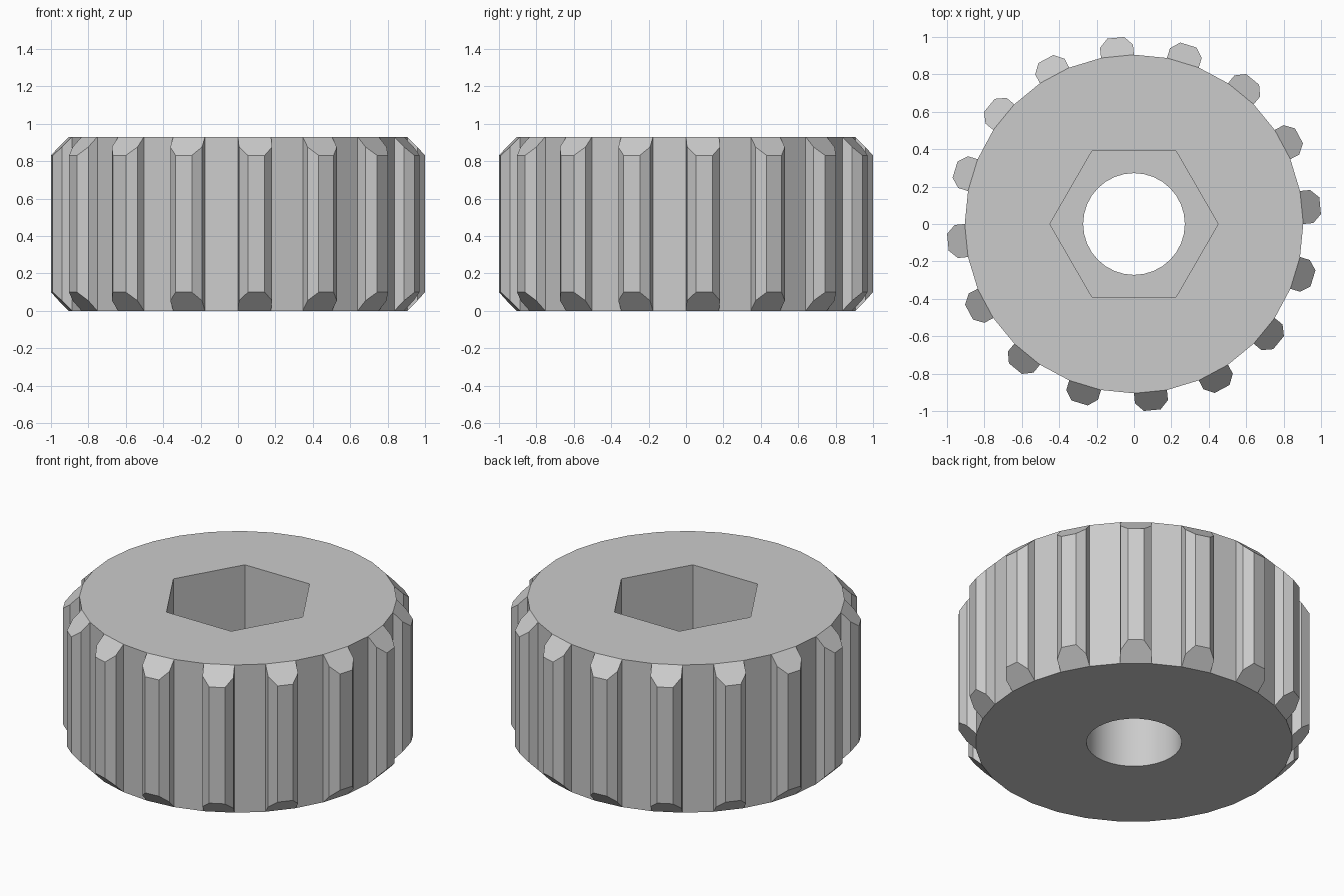
import bpy
import bmesh
from math import cos, sin, pi

cube = bpy.data.objects.get("Cube")
if cube:
    bpy.data.objects.remove(cube, do_unlink=True)

HEIGHT = 0.93
SIDES = 32            # ribs sit on every second side
BODY_R = 0.905
HOLE_R = 0.272
HEX_R = 0.45
FLOOR_Z = 0.45        # floor of the hexagonal socket
STEP = 2 * pi / SIDES
FLAT_R = BODY_R * cos(STEP / 2)
HALF_W = BODY_R * sin(STEP / 2)

bm = bmesh.new()


def ring(radius, count, z):
    return [bm.verts.new((radius * cos(2 * pi * i / count),
                          radius * sin(2 * pi * i / count), z)) for i in range(count)]


def loop_edges(verts):
    edges = []
    for a, b in zip(verts, verts[1:] + verts[:1]):
        edges.append(bm.edges.get((a, b)) or bm.edges.new((a, b)))
    return edges


def fill_between(outer, inner):
    bmesh.ops.triangle_fill(bm, use_beauty=True,
                            edges=loop_edges(outer) + loop_edges(inner))


def walls(low, high, smooth=False):
    for i in range(len(low)):
        j = (i + 1) % len(low)
        face = bm.faces.new((low[i], low[j], high[j], high[i]))
        face.smooth = smooth


def add_rib(angle, start, end):
    """Bevelled rib whose ends slope back to the body's rims."""
    section = [(0.955, -HALF_W), (1.0, -0.045), (1.0, 0.045), (0.955, HALF_W)]
    low, high = [start[0]], [start[1]]
    for r, t in section:
        x = r * cos(angle) - t * sin(angle)
        y = r * sin(angle) + t * cos(angle)
        slope = r - FLAT_R
        low.append(bm.verts.new((x, y, slope)))
        high.append(bm.verts.new((x, y, HEIGHT - slope)))
    low.append(end[0])
    high.append(end[1])
    for i in range(len(low) - 1):
        bm.faces.new((low[i], low[i + 1], high[i + 1], high[i]))
    bm.faces.new(high)
    bm.faces.new(low[::-1])


# Flat end faces, hexagonal socket and round bore
bottom = ring(BODY_R, SIDES, 0)
top = ring(BODY_R, SIDES, HEIGHT)
hex_top = ring(HEX_R, 6, HEIGHT)
hex_floor = ring(HEX_R, 6, FLOOR_Z)
bore_top = ring(HOLE_R, SIDES, FLOOR_Z)
bore_bottom = ring(HOLE_R, SIDES, 0)
fill_between(top, hex_top)
fill_between(hex_floor, bore_top)
fill_between(bottom, bore_bottom)
walls(hex_floor, hex_top)
walls(bore_bottom, bore_top, smooth=True)

# Outer rim: ribs alternating with plain sides
for i in range(SIDES):
    j = (i + 1) % SIDES
    if i % 2 == 0:
        add_rib((i + 0.5) * STEP, (bottom[i], top[i]), (bottom[j], top[j]))
    else:
        bm.faces.new((bottom[i], bottom[j], top[j], top[i]))

bmesh.ops.recalc_face_normals(bm, faces=bm.faces[:])
mesh = bpy.data.meshes.new("ribbed_wheel")
bm.to_mesh(mesh)
bm.free()

# Single grey material
grey = bpy.data.materials.new("light_grey")
grey.use_nodes = True
colour = (0.6, 0.6, 0.6, 1)
grey.diffuse_color = colour
grey.node_tree.nodes["Principled BSDF"].inputs["Base Color"].default_value = colour
mesh.materials.append(grey)

wheel = bpy.data.objects.new("ribbed_wheel", mesh)
bpy.context.collection.objects.link(wheel)
